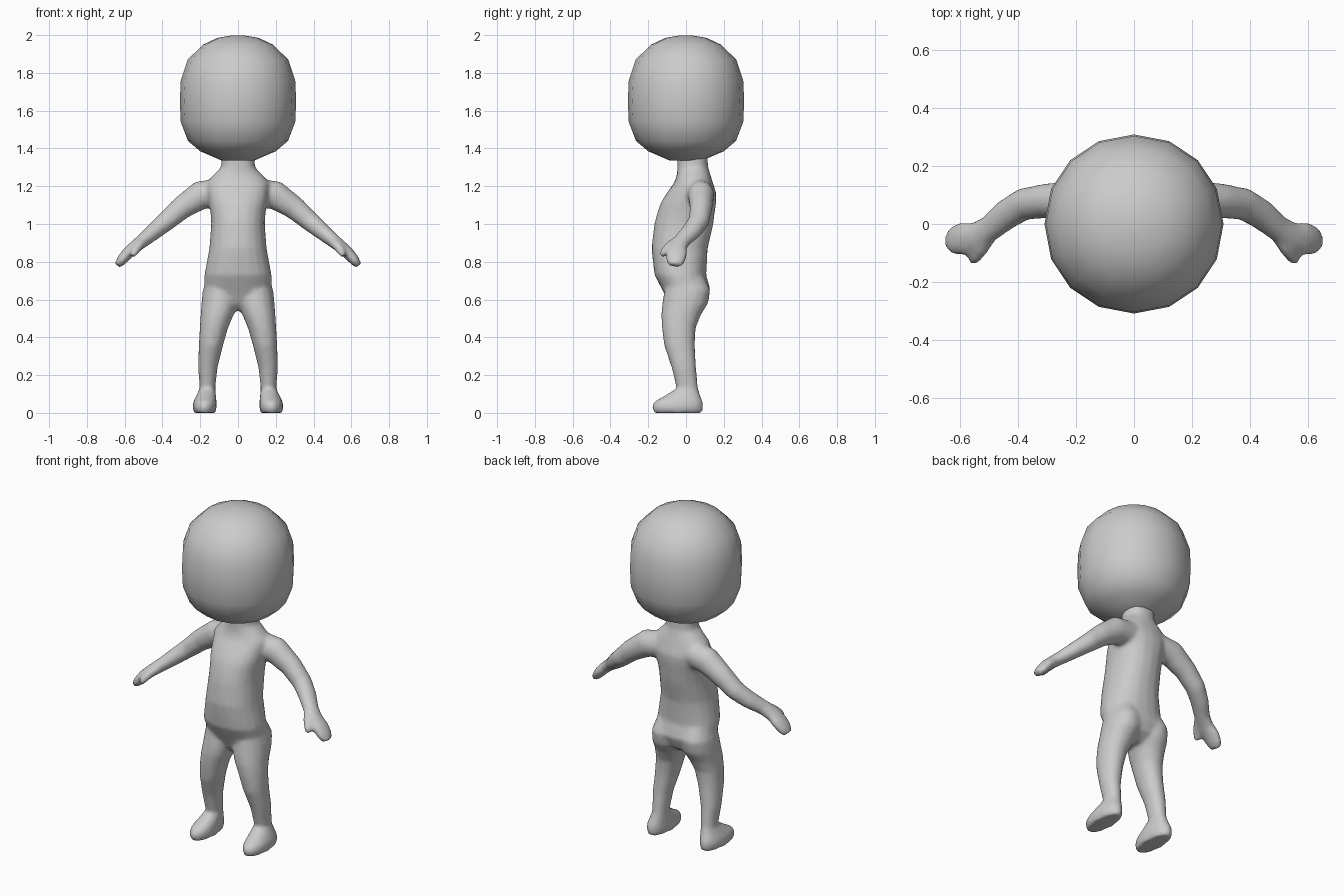
import bpy, bmesh, math
from mathutils import Vector

if "Cube" in bpy.data.objects:
    bpy.data.objects.remove(bpy.data.objects["Cube"])

skin = bpy.data.materials.new("plain grey")
skin.diffuse_color = (0.6, 0.6, 0.6, 1)
skin.use_nodes = True
skin.node_tree.nodes["Principled BSDF"].inputs["Base Color"].default_value = skin.diffuse_color


def finish(name, bm):
    bmesh.ops.recalc_face_normals(bm, faces=bm.faces)
    mesh = bpy.data.meshes.new(name)
    bm.to_mesh(mesh)
    bm.free()
    mesh.materials.append(skin)
    mesh.polygons.foreach_set("use_smooth", [True] * len(mesh.polygons))
    ob = bpy.data.objects.new(name, mesh)
    bpy.context.collection.objects.link(ob)
    return ob


def loft(bm, sections, n=16, power=2.0):
    """Skin a closed tube through sections of (centre, u half axis, v half axis)."""
    rings = []
    for c, u, v in sections:
        ring = []
        for i in range(n):
            a = 2 * math.pi * i / n
            ca, sa = math.cos(a), math.sin(a)
            p = c + u * math.copysign(abs(ca) ** (2 / power), ca) \
                  + v * math.copysign(abs(sa) ** (2 / power), sa)
            ring.append(bm.verts.new(p))
        rings.append(ring)
    for r, s in zip(rings, rings[1:]):
        for i in range(n):
            j = (i + 1) % n
            bm.faces.new((r[i], r[j], s[j], s[i]))
    bm.faces.new(rings[0][::-1])
    bm.faces.new(rings[-1])


def level(z, x0, x1, y0, y1):
    """Horizontal section from its extents."""
    return (Vector(((x0 + x1) / 2, (y0 + y1) / 2, z)),
            Vector(((x1 - x0) / 2, 0, 0)), Vector((0, (y1 - y0) / 2, 0)))


def limb(path, side):
    """Sections across a bent path of (x, y, z, width, thickness)."""
    pts = [Vector((side * p[0], p[1], p[2])) for p in path]
    out = []
    for i, p in enumerate(path):
        t = (pts[min(i + 1, len(pts) - 1)] - pts[max(i - 1, 0)]).normalized()
        v = t.cross(Vector((0, 1, 0))).normalized()
        u = v.cross(t).normalized()
        out.append((pts[i], u * p[3], v * p[4]))
    return out


# Torso and neck: z, half width, front, back
torso = [(.54, .05, -.05, .04), (.58, .11, -.09, .10), (.65, .18, -.125, .13),
         (.73, .178, -.167, .107), (.87, .152, -.183, .115), (1.0, .142, -.168, .145),
         (1.06, .146, -.152, .152), (1.11, .155, -.135, .16), (1.16, .162, -.105, .162),
         (1.22, .165, -.062, .142), (1.26, .13, -.048, .13), (1.3, .09, -.046, .117),
         (1.34, .088, -.046, .115), (1.42, .09, -.046, .115)]

# Leg and foot: z, inner, outer, front, back
leg = [(0, .12, .232, -.172, .087), (.03, .112, .242, -.182, .093), (.06, .113, .237, -.17, .09),
       (.09, .116, .222, -.115, .077), (.13, .12, .203, -.05, .064), (.24, .108, .212, -.077, .054),
       (.36, .078, .208, -.117, .047), (.45, .052, .203, -.128, .052), (.52, .022, .198, -.132, .08),
       (.58, 0, .194, -.126, .118), (.65, 0, .187, -.115, .13), (.72, .02, .16, -.09, .095)]

# Arm with flat hand, and thumb
arm = [(.08, .07, 1.17, .07, .075), (.20, .08, 1.152, .07, .077), (.30, .08, 1.085, .06, .062),
       (.38, .068, 1.015, .056, .053), (.44, .032, .965, .053, .046), (.50, -.018, .915, .046, .038),
       (.545, -.045, .88, .052, .034), (.585, -.05, .845, .058, .032), (.615, -.055, .81, .054, .028),
       (.637, -.06, .78, .036, .02)]
thumb = [(.50, -.04, .91, .03, .028), (.525, -.085, .885, .026, .026),
         (.547, -.115, .855, .023, .023), (.558, -.13, .83, .016, .016)]

# Body: overlapping lofts merged into one smooth skin
bm = bmesh.new()
loft(bm, [level(z, -w, w, f, b) for z, w, f, b in torso], 20, 2.25)
for side in (-1, 1):
    loft(bm, [level(z, side * i, side * o, f, b) for z, i, o, f, b in leg], 16, 2.1)
    loft(bm, limb(arm, side))
    loft(bm, limb(thumb, side), 10)
body = finish("body", bm)
remesh = body.modifiers.new("merge", 'REMESH')
remesh.mode = 'VOXEL'
remesh.voxel_size = .011
remesh.use_smooth_shade = True
smooth = body.modifiers.new("soften", 'SMOOTH')
smooth.factor = .5
smooth.iterations = 8
thin = body.modifiers.new("reduce", 'DECIMATE')
thin.ratio = .35

# Head: rounded low-poly barrel, z and radius
head = [(1.335, .085), (1.355, .13), (1.385, .20), (1.44, .265), (1.54, .303), (1.65, .308),
        (1.76, .303), (1.87, .266), (1.95, .185), (1.985, .11), (1.999, .03)]
bm = bmesh.new()
loft(bm, [level(z, -r, r, -r, r) for z, r in head], 16, 2.05)
finish("head", bm)
